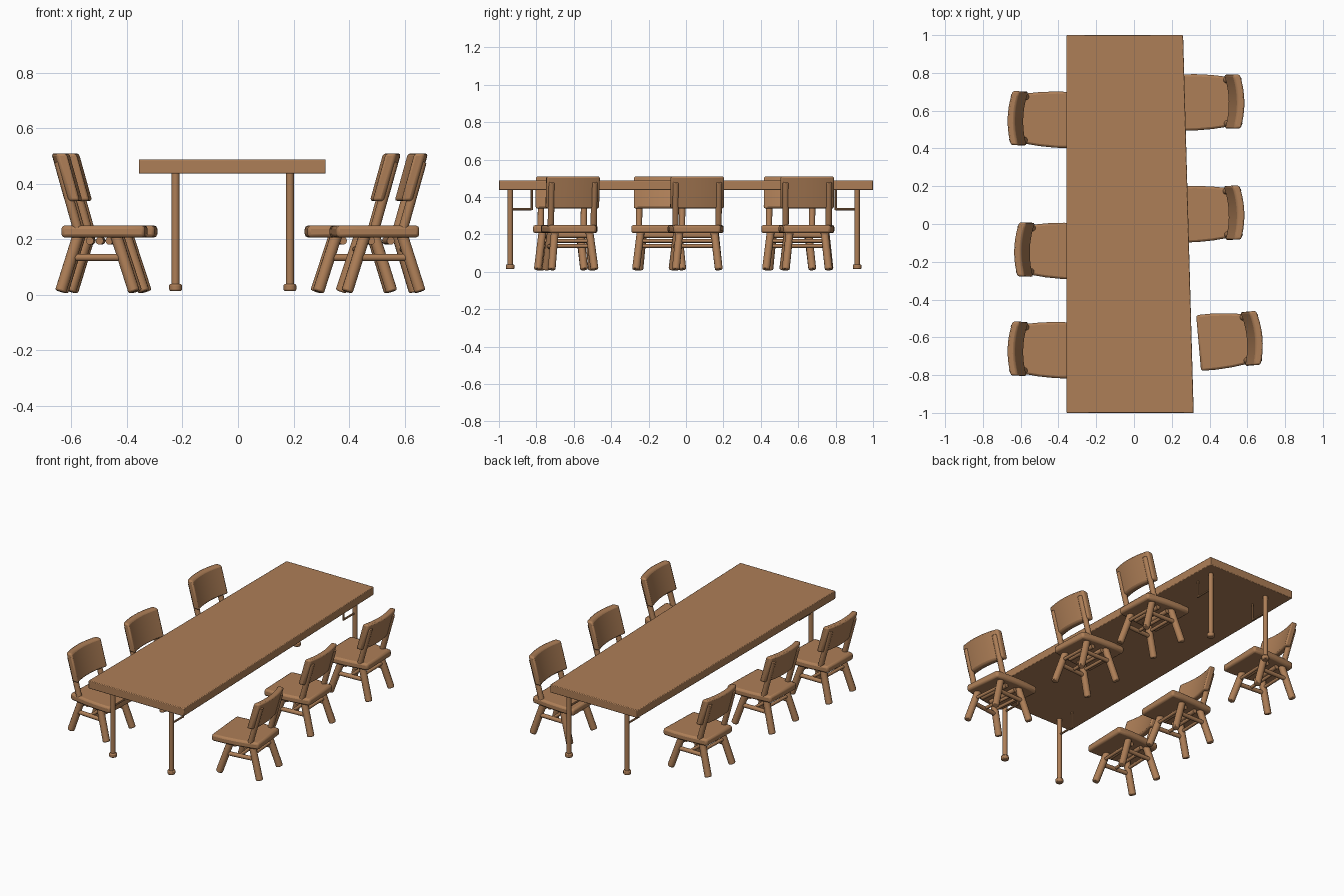
import bpy, bmesh, math
from mathutils import Vector, Matrix

if "Cube" in bpy.data.objects:
    bpy.data.objects.remove(bpy.data.objects["Cube"])

wood = bpy.data.materials.new("warm_brown_wood")
wood.use_nodes = True
colour = (0.42, 0.21, 0.095, 1)
wood.diffuse_color = colour
wood.node_tree.nodes["Principled BSDF"].inputs["Base Color"].default_value = colour


def finish(name, bm, bevel):
    bmesh.ops.recalc_face_normals(bm, faces=bm.faces)
    mesh = bpy.data.meshes.new(name)
    bm.to_mesh(mesh)
    bm.free()
    mesh.materials.append(wood)
    obj = bpy.data.objects.new(name, mesh)
    bpy.context.collection.objects.link(obj)
    bpy.ops.object.select_all(action='DESELECT')
    obj.select_set(True)
    bpy.context.view_layer.objects.active = obj
    bpy.ops.object.shade_smooth_by_angle(angle=math.radians(40))
    if bevel:
        mod = obj.modifiers.new("soft_edges", 'BEVEL')
        mod.width, mod.segments, mod.limit_method = bevel, 2, 'ANGLE'
        mod.angle_limit = math.radians(50)
    return obj


def prism(name, outline, z0, z1, bevel=0, lean=0):
    """Vertical extrusion of a plan outline, sheared along x by lean."""
    bm = bmesh.new()
    low = [bm.verts.new((x, y, z0)) for x, y in outline]
    high = [bm.verts.new((x + lean, y, z1)) for x, y in outline]
    bm.faces.new(low)
    bm.faces.new(high)
    for i in range(len(low)):
        j = (i + 1) % len(low)
        bm.faces.new((low[i], low[j], high[j], high[i]))
    return finish(name, bm, bevel)


def rod(name, a, b, radius, bevel=0, sides=12):
    a, b = Vector(a), Vector(b)
    d = b - a
    bm = bmesh.new()
    place = Matrix.Translation((a + b) / 2) @ d.to_track_quat('Z', 'Y').to_matrix().to_4x4()
    bmesh.ops.create_cone(bm, cap_ends=True, segments=sides, radius1=radius,
                          radius2=radius, depth=d.length, matrix=place)
    return finish(name, bm, bevel)


# Table top, slightly wider at the front
prism("table_top", [(-0.357, -1), (0.316, -1), (0.26, 1), (-0.357, 1)], 0.437, 0.488, 0.004)

# Table legs with feet and hooked braces
for x, side in ((-0.225, "right"), (0.187, "left")):
    for y, end in ((-0.94, "front"), (0.915, "back")):
        tag = f"{end}_{side}"
        inward = -math.copysign(1, y)
        hook = y + inward * 0.115
        rod("table_leg_" + tag, (x, y, 0.02), (x, y, 0.44), 0.0145)
        rod("table_foot_" + tag, (x, y, 0.014), (x, y, 0.04), 0.023, 0.006)
        rod("brace_arm_" + tag, (x, y, 0.335), (x, hook, 0.335), 0.006, sides=8)
        rod("brace_post_" + tag, (x, hook, 0.33), (x, hook, 0.44), 0.006, sides=8)

# Chair parts, facing +x with the seat's front edge at the origin
half = [(0, 0.148), (-0.08, 0.149), (-0.17, 0.143), (-0.25, 0.132), (-0.302, 0.124)]
seat = half + [(x, -y) for x, y in reversed(half)]
parts = [prism("chair_seat", seat, 0.207, 0.25, 0.012)]

steps = [0.143 * (i / 5 - 1) for i in range(11)]
rear = [(-0.294 + (y / 0.143) ** 2 * 0.022, y) for y in steps]
backrest = rear + [(x + 0.04, y) for x, y in reversed(rear)]
parts.append(prism("chair_backrest", backrest, 0.338, 0.51, 0.01, lean=-0.048))

for s, side in ((1, "left"), (-1, "right")):
    parts += [
        rod("chair_post_" + side, (-0.24, s * 0.115, 0.225), (-0.312, s * 0.115, 0.48), 0.017, 0.004),
        rod("chair_front_leg_" + side, (-0.108, s * 0.1, 0.222), (-0.04, s * 0.124, 0.012), 0.021, 0.006),
        rod("chair_rear_leg_" + side, (-0.24, s * 0.092, 0.222), (-0.305, s * 0.115, 0.012), 0.021, 0.006),
        rod("chair_side_stretcher_" + side, (-0.075, s * 0.11, 0.135), (-0.27, s * 0.103, 0.135), 0.013),
    ]

# Cross rods between the legs and under the seat
for name, x, z, w in (("front", -0.088, 0.165, 0.108), ("rear", -0.258, 0.165, 0.1),
                      ("middle", -0.17, 0.138, 0.106)):
    parts.append(rod("chair_cross_rod_" + name, (x, -w, z), (x, w, z), 0.01))
for x in (-0.13, -0.2):
    parts.append(rod("chair_seat_rail", (x, -0.1, 0.195), (x, 0.1, 0.195), 0.014))

# Six chairs: front-edge centre and heading
chairs = [(-0.33, 0.55, -2), (-0.295, -0.145, -2), (-0.33, -0.67, -2),
          (0.245, 0.643, 181), (0.245, 0.05, 182), (0.342, -0.63, 185)]
for n, (x, y, angle) in enumerate(chairs):
    place = Matrix.Translation((x, y, 0)) @ Matrix.Rotation(math.radians(angle), 4, 'Z')
    for part in parts:
        obj = part
        if n < len(chairs) - 1:
            obj = part.copy()
            bpy.context.collection.objects.link(obj)
        obj.matrix_world = place
